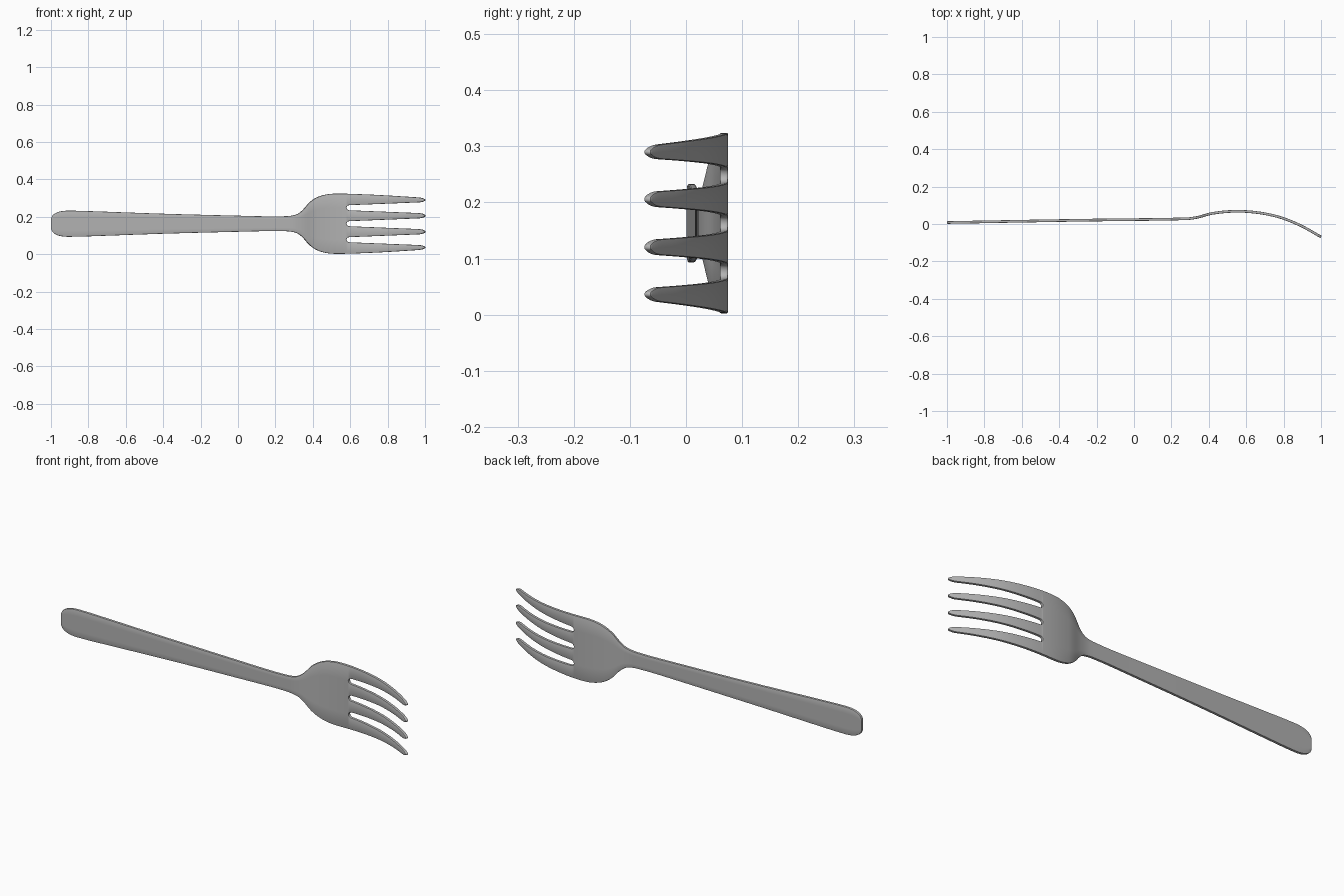
import bpy, bmesh, math

cube = bpy.data.objects.get("Cube")
if cube:
    bpy.data.objects.remove(cube)

MID_Z = 0.163       # height of the centre line
GAP_START = 0.58    # where the slots between the tines begin
TIP_START = 0.965   # where the tine tips begin to round off
GAP_Z = 0.0855      # slot spacing
THICK = 0.014

# (x, half width) of the outline and (x, depth) of the side curve
OUTLINE = [(-1, .028), (-.992, .044), (-.975, .057), (-.95, .066), (-.91, .070), (-.8, .0675),
           (-.4, .0535), (0, .043), (.2, .039), (.28, .042), (.32, .053), (.35, .077),
           (.38, .112), (.42, .140), (.47, .156), (.53, .161), (.7, .156), (.85, .148), (1, .138)]
BEND = [(-1, .008), (-.3, .020), (.28, .028), (.34, .036), (.42, .057), (.54, .068),
        (.66, .061), (.78, .036), (.89, -.008), (1, -.069)]


def curve(points, x):
    """Smooth interpolation through the points."""
    def slope(i):
        a, b = points[max(i - 1, 0)], points[min(i + 1, len(points) - 1)]
        return (b[1] - a[1]) / (b[0] - a[0])
    i = 0
    while i < len(points) - 2 and x > points[i + 1][0]:
        i += 1
    (x0, y0), (x1, y1) = points[i], points[i + 1]
    h = x1 - x0
    t = (x - x0) / h
    return (y0 * (1 + 2 * t) * (1 - t) ** 2 + y1 * t * t * (3 - 2 * t)
            + h * t * (1 - t) * ((1 - t) * slope(i) - t * slope(i + 1)))


def slot_half_width(x):
    d = x - GAP_START
    if d <= 0:
        return 0
    opening = .013 + .017 * d / (1 - GAP_START)
    r = min(d / .015, 1)
    return opening * math.sqrt(1 - (1 - r) ** 2)


def strip_edges(k, x):
    """Lower and upper edge of one of the four lengthwise strips."""
    w = curve(OUTLINE, x)
    spacing = GAP_Z if x > GAP_START else w * GAP_Z / curve(OUTLINE, GAP_START)
    bounds = [-w, -spacing, 0, spacing, w]
    g = slot_half_width(x)
    low = bounds[k] + (g if k > 0 else 0)
    high = bounds[k + 1] - (g if k < 3 else 0)
    if x > TIP_START:
        t = (x - TIP_START) / (1 - TIP_START)
        f = math.sqrt(max(1 - t * t, .1))
        c, h = (low + high) / 2, (high - low) / 2
        low, high = c - h * f, c + h * f
    return low, high


def span(a, b, n):
    return [a + (b - a) * i / n for i in range(n)]


stations = ([-1, -.992, -.984, -.975, -.963, -.95, -.93]
            + span(-.91, .26, 18) + span(.26, GAP_START, 26)
            + [GAP_START + d for d in (0, .002, .005, .01, .015)]
            + span(.61, TIP_START, 18) + [TIP_START, .975, .983, .99, .996, 1])

# Flat sheet: four strips that share edges until the slots part them
bm = bmesh.new()
for k in range(4):
    previous = None
    for x in stations:
        y = curve(BEND, x)
        pair = [bm.verts.new((x, y, MID_Z + z)) for z in strip_edges(k, x)]
        if previous:
            bm.faces.new((previous[0], pair[0], pair[1], previous[1]))
        previous = pair
bmesh.ops.remove_doubles(bm, verts=bm.verts, dist=.0002)
bmesh.ops.recalc_face_normals(bm, faces=bm.faces)
mesh = bpy.data.meshes.new("fork")
bm.to_mesh(mesh)
bm.free()
fork = bpy.data.objects.new("fork", mesh)
bpy.context.collection.objects.link(fork)

# Steel
steel = bpy.data.materials.new("grey steel")
steel.use_nodes = True
color = (.45, .45, .45, 1)
steel.diffuse_color = color
steel.node_tree.nodes["Principled BSDF"].inputs["Base Color"].default_value = color
mesh.materials.append(steel)

# Thickness and softened rims
solid = fork.modifiers.new("thickness", "SOLIDIFY")
solid.thickness = THICK
solid.offset = 0
bevel = fork.modifiers.new("soft rim", "BEVEL")
bevel.width = .003
bevel.segments = 2
bevel.limit_method = "ANGLE"
bevel.angle_limit = math.radians(60)
bevel.use_clamp_overlap = False

bpy.context.view_layer.objects.active = fork
fork.select_set(True)
for name in ("thickness", "soft rim"):
    bpy.ops.object.modifier_apply(modifier=name)
bpy.ops.object.shade_smooth_by_angle(angle=math.radians(40))
